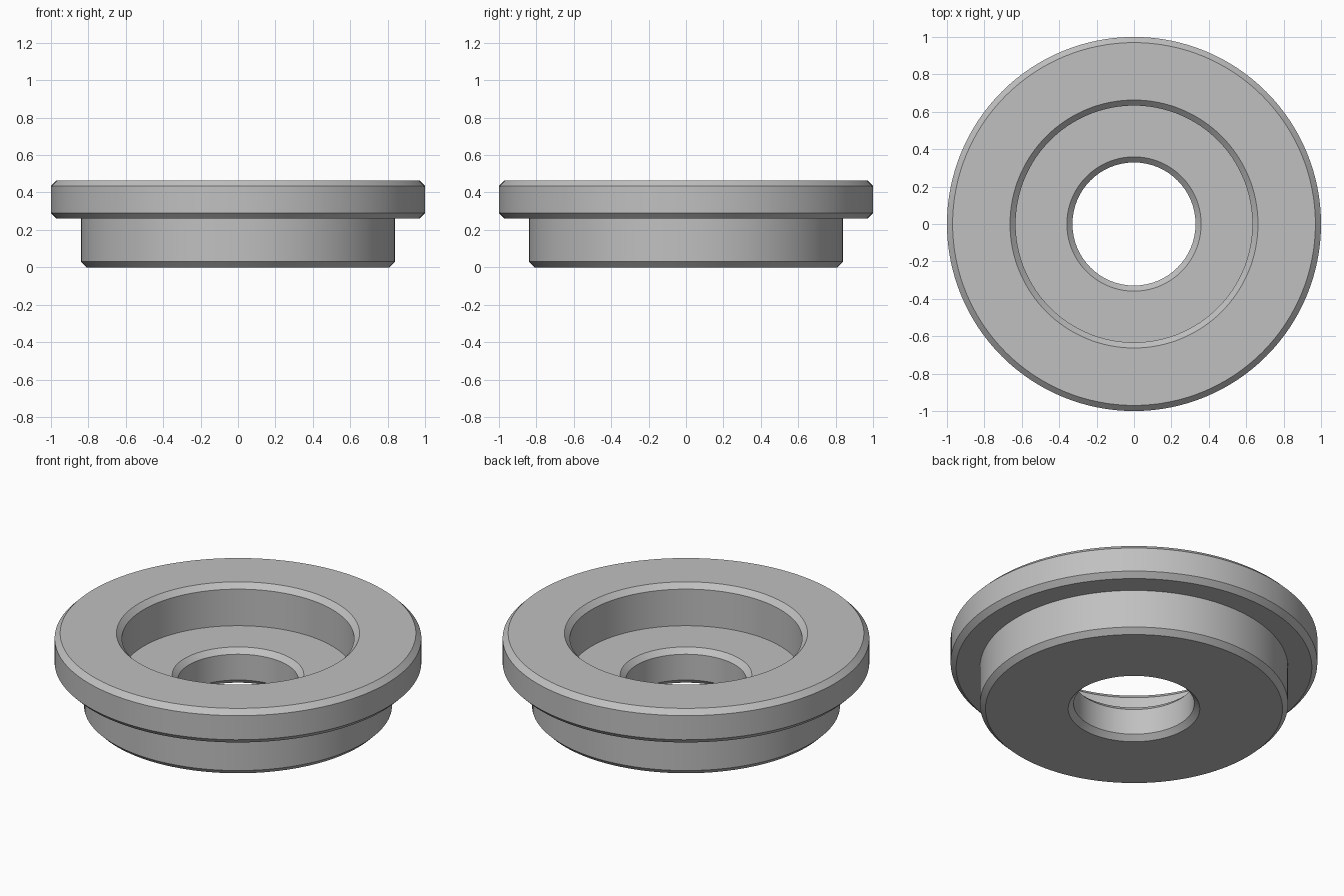
import bpy
import bmesh
import math

cube = bpy.data.objects.get("Cube")
if cube:
    bpy.data.objects.remove(cube, do_unlink=True)

SEGMENTS = 128
CHAMFER = 0.03

# Plain grey metal
grey = bpy.data.materials.new("grey_metal")
grey.use_nodes = True
colour = (0.53, 0.53, 0.53, 1)
grey.diffuse_color = colour
grey.node_tree.nodes["Principled BSDF"].inputs["Base Color"].default_value = colour

# Cross-section as (radius, height, chamfered corner?), running round the ring
TOP, LEDGE, FLOOR = 0.465, 0.26, 0.215
HOLE, BORE, BODY, FLANGE = 0.329, 0.633, 0.84, 1.0
corners = [
    (HOLE, 0, True), (BODY, 0, True), (BODY, LEDGE, False),
    (FLANGE, LEDGE, True), (FLANGE, TOP, True), (BORE, TOP, True),
    (BORE, FLOOR, False), (HOLE, FLOOR, True),
]


def toward(a, b):
    """Point one chamfer length from corner a in the direction of b."""
    length = math.dist(a[:2], b[:2])
    return tuple(p + (q - p) * CHAMFER / length for p, q in zip(a[:2], b[:2]))


profile = []
for i, corner in enumerate(corners):
    if corner[2]:
        profile.append(toward(corner, corners[i - 1]))
        profile.append(toward(corner, corners[(i + 1) % len(corners)]))
    else:
        profile.append(corner[:2])

# Spin the closed cross-section into the flanged bushing
bm = bmesh.new()
verts = [bm.verts.new((r, 0, z)) for r, z in profile]
edges = [bm.edges.new((v, verts[(i + 1) % len(verts)])) for i, v in enumerate(verts)]
bmesh.ops.spin(bm, geom=verts + edges, cent=(0, 0, 0), axis=(0, 0, 1),
               angle=math.tau, steps=SEGMENTS, use_merge=True)
bmesh.ops.remove_doubles(bm, verts=bm.verts, dist=0.0001)
bmesh.ops.recalc_face_normals(bm, faces=bm.faces)

mesh = bpy.data.meshes.new("flanged_bushing")
bm.to_mesh(mesh)
bm.free()
mesh.materials.append(grey)
bushing = bpy.data.objects.new("flanged_bushing", mesh)
bpy.context.collection.objects.link(bushing)

# Smooth round walls, crisp chamfer edges
bpy.ops.object.select_all(action="DESELECT")
bushing.select_set(True)
bpy.context.view_layer.objects.active = bushing
bpy.ops.object.shade_smooth_by_angle(angle=math.radians(30))
